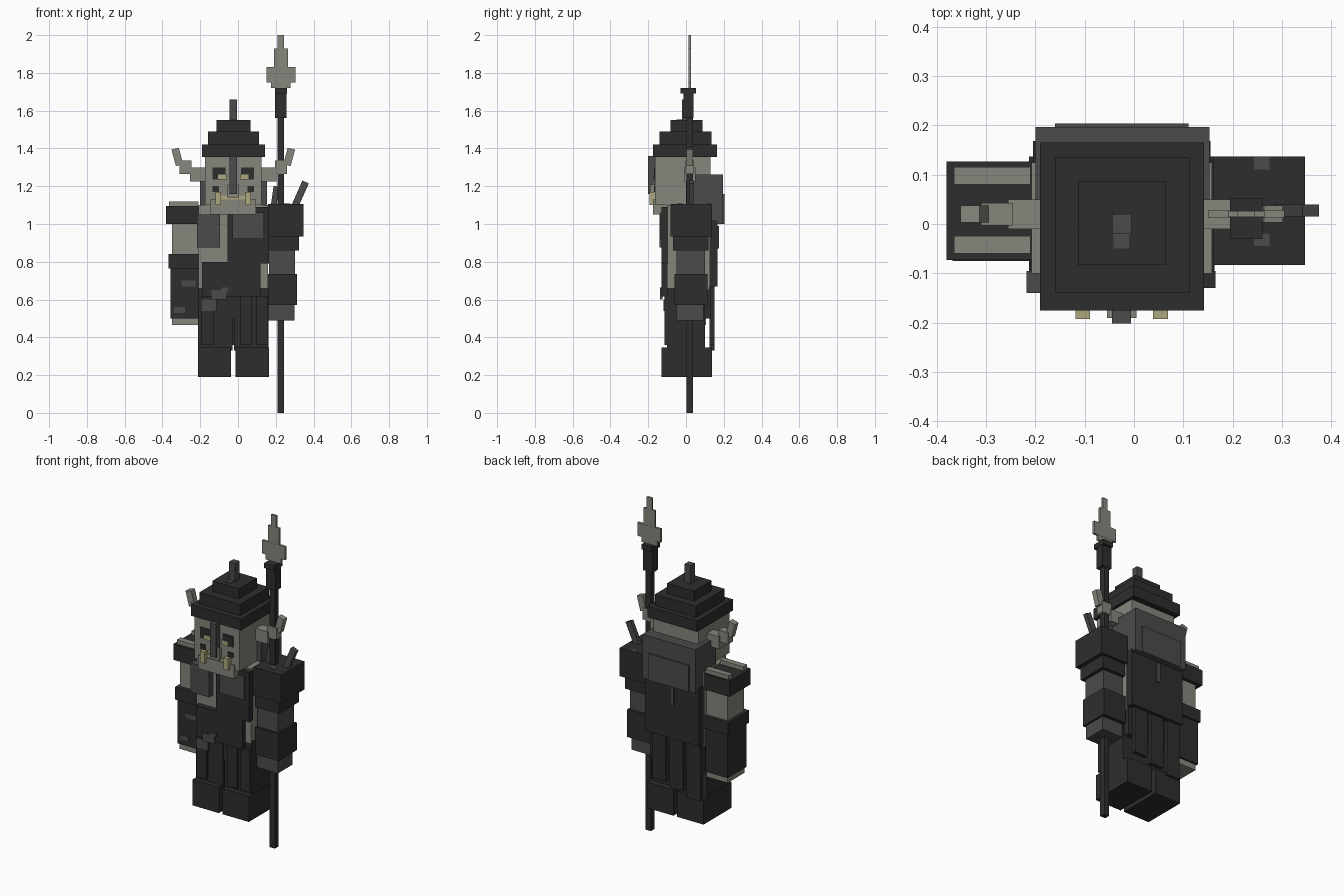
import bpy, math
from mathutils import Matrix


def make_material(name, rgb):
    m = bpy.data.materials.new(name)
    m.diffuse_color = (*rgb, 1)
    return m


BLACK = make_material("charcoal cloth", (0.027, 0.027, 0.027))
GREY = make_material("iron grey", (0.07, 0.07, 0.07))
SKIN = make_material("pale grey hide", (0.24, 0.24, 0.205))
BONE = make_material("yellow bone", (0.42, 0.39, 0.21))

CX = -0.025  # centre line of the body


def box(name, x, y, z, mat, tilt=0):
    """Axis-aligned box from (min, max) pairs, optionally tilted about the y axis."""
    bpy.ops.mesh.primitive_cube_add(size=1)
    ob = bpy.context.object
    ob.name = name
    size = Matrix.Diagonal((x[1] - x[0], y[1] - y[0], z[1] - z[0], 1))
    ob.data.transform(Matrix.Rotation(math.radians(tilt), 4, 'Y') @ size)
    ob.location = (sum(x) / 2, sum(y) / 2, sum(z) / 2)
    ob.data.materials.append(mat)
    return ob


def pair(name, x, y, z, mat, tilt=0):
    """Box at an offset from the centre line, repeated on both sides."""
    box(name + "_left", (CX + x[0], CX + x[1]), y, z, mat, tilt)
    box(name + "_right", (CX - x[1], CX - x[0]), y, z, mat, -tilt)


# Head and face
box("head", (-0.175, 0.125), (-0.165, 0.13), (1.1, 1.36), SKIN)
box("jaw", (-0.145, 0.095), (-0.175, 0.05), (1.05, 1.13), SKIN)
box("nose", (-0.055, 0.005), (-0.19, -0.165), (1.14, 1.21), SKIN)
box("nose_guard", (-0.045, -0.006), (-0.202, -0.165), (1.16, 1.36), GREY)
pair("eye_socket", (0.04, 0.11), (-0.17, -0.16), (1.235, 1.3), BLACK)
pair("cheek_mark", (0.075, 0.11), (-0.17, -0.16), (1.17, 1.2), BLACK)
pair("eye", (0.035, 0.08), (-0.173, -0.16), (1.235, 1.262), BONE)
pair("tusk", (0.064, 0.094), (-0.192, -0.165), (1.1, 1.17), BONE)
box("mouth", (-0.1, 0.05), (-0.17, -0.16), (1.13, 1.15), BONE)

# Horns
pair("horn_base", (0.15, 0.23), (-0.01, 0.05), (1.225, 1.3), SKIN)
pair("horn_middle", (0.22, 0.285), (-0.003, 0.043), (1.265, 1.335), SKIN)
pair("horn_tip", (0.276, 0.316), (0.003, 0.037), (1.31, 1.4), SKIN, 15)

# Stepped helmet with a spike
box("helmet_brim", (-0.19, 0.142), (-0.175, 0.165), (1.355, 1.422), BLACK)
box("helmet_middle", (-0.16, 0.112), (-0.14, 0.135), (1.422, 1.49), BLACK)
box("helmet_crown", (-0.113, 0.065), (-0.083, 0.087), (1.49, 1.55), BLACK)
box("helmet_spike", (-0.045, -0.005), (-0.02, 0.02), (1.55, 1.66), GREY)
box("crown_rivet", (-0.042, -0.01), (-0.05, -0.02), (1.545, 1.553), GREY)

# Torso, vest and belt
box("torso", (-0.208, 0.158), (-0.1, 0.125), (0.65, 1.1), SKIN)
box("vest_front", (-0.055, 0.165), (-0.13, -0.095), (0.79, 1.09), BLACK)
box("vest_plate", (-0.028, 0.138), (-0.138, -0.125), (0.92, 1.06), GREY)
box("chest_plate", (-0.218, -0.095), (-0.14, -0.095), (0.875, 1.05), GREY)
box("belt_front", (-0.19, 0.12), (-0.13, -0.09), (0.615, 0.8), BLACK)
box("belt_buckle", (-0.14, -0.06), (-0.137, -0.125), (0.6, 0.65), GREY)
box("belt_stud", (-0.09, -0.05), (-0.137, -0.125), (0.645, 0.665), GREY)

# Collar and cloak on the back
box("collar", (-0.2, 0.153), (0.0, 0.197), (1.0, 1.262), GREY)
box("collar_flap", (-0.16, 0.11), (0.19, 0.204), (1.0, 1.16), GREY)
box("cloak", (-0.205, 0.155), (0.1, 0.168), (0.67, 1.02), BLACK)
box("cloak_clasp", (-0.04, -0.015), (0.16, 0.176), (0.87, 0.99), GREY)

# Legs, boots and hanging coat strips
pair("leg", (0.005, 0.186), (-0.1, 0.1), (0.33, 0.66), BLACK)
pair("boot", (0.012, 0.188), (-0.13, 0.137), (0.19, 0.345), BLACK)
box("coat_skirt", (-0.2, 0.15), (-0.095, 0.13), (0.5, 0.68), BLACK)
for i, x in enumerate((-0.2, -0.085, 0.03)):
    box(f"back_strip_{i}", (x, x + 0.09), (0.125, 0.15), (0.33 + 0.03 * i, 0.68), BLACK)
for i, x in enumerate((-0.195, 0.01, 0.095)):
    box(f"front_strip_{i}", (x, x + 0.065), (-0.115, -0.09), (0.36, 0.62), BLACK)
box("thigh_patch", (-0.195, -0.115), (-0.12, -0.112), (0.54, 0.6), GREY)

# Bare arm with shoulder ring and bracer
box("ring_shoulder", (-0.38, -0.208), (-0.073, 0.127), (1.0, 1.095), BLACK)
for n, y in (("front", -0.06), ("back", 0.08)):
    box("shoulder_trim_" + n, (-0.365, -0.21), (y, y + 0.036), (1.09, 1.12), SKIN)
box("bare_arm", (-0.35, -0.21), (-0.05, 0.105), (0.83, 1.0), SKIN)
box("elbow_band", (-0.368, -0.208), (-0.075, 0.125), (0.765, 0.84), BLACK)
box("bracer", (-0.358, -0.21), (-0.065, 0.115), (0.5, 0.77), BLACK)
box("bracer_patch", (-0.3, -0.225), (-0.069, -0.06), (0.67, 0.7), GREY)
box("bracer_patch_low", (-0.34, -0.28), (-0.069, -0.06), (0.53, 0.56), GREY)
box("bare_hand", (-0.35, -0.212), (-0.055, 0.105), (0.465, 0.505), SKIN)

# Armoured arm
box("shoulder_plate", (0.16, 0.346), (-0.083, 0.137), (0.935, 1.105), BLACK)
box("shoulder_plate_low", (0.165, 0.322), (-0.07, 0.12), (0.86, 0.935), BLACK)
for n, y in (("front", -0.045), ("back", 0.11)):
    box("shoulder_rivet_" + n, (0.243, 0.275), (y, y + 0.026), (1.1, 1.108), GREY)
box("sleeve", (0.165, 0.302), (-0.05, 0.1), (0.73, 0.86), GREY)
box("gauntlet", (0.158, 0.312), (-0.062, 0.115), (0.57, 0.735), BLACK)
box("gloved_hand", (0.16, 0.3), (-0.05, 0.092), (0.488, 0.57), GREY)
box("shoulder_spike", (0.305, 0.342), (0.015, 0.04), (1.06, 1.23), GREY, 24)
box("shoulder_spike_short", (0.18, 0.21), (0.015, 0.04), (1.08, 1.2), GREY, 8)

# Spear with stepped blade
box("spear_shaft", (0.208, 0.243), (0.003, 0.037), (0, 1.7), BLACK)
box("spear_binding", (0.195, 0.258), (-0.012, 0.04), (1.56, 1.72), BLACK)
box("spear_knot", (0.195, 0.26), (-0.03, 0.052), (1.69, 1.72), BLACK)
box("blade_neck", (0.175, 0.278), (0.014, 0.026), (1.72, 1.755), SKIN)
box("blade_wide", (0.15, 0.305), (0.013, 0.027), (1.75, 1.83), SKIN)
box("blade_upper", (0.19, 0.264), (0.014, 0.026), (1.83, 1.93), SKIN)
box("blade_tip", (0.21, 0.244), (0.014, 0.026), (1.93, 2.0), SKIN)
